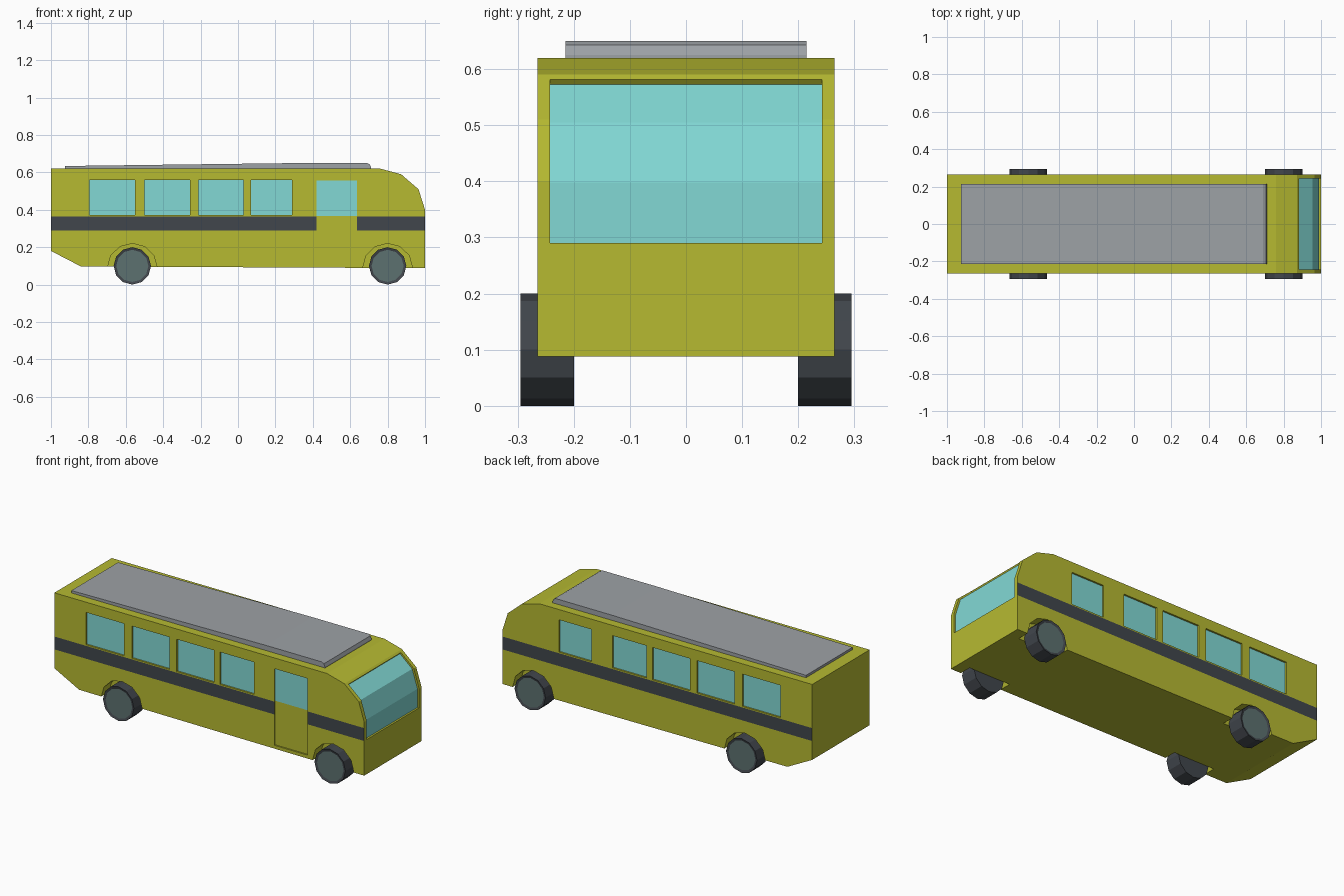
import bpy, bmesh, math
from mathutils import Matrix, Vector

if "Cube" in bpy.data.objects:
    bpy.data.objects.remove(bpy.data.objects["Cube"])


def material(name, rgb):
    m = bpy.data.materials.new(name)
    m.use_nodes = True
    m.diffuse_color = (*rgb, 1)
    m.node_tree.nodes["Principled BSDF"].inputs["Base Color"].default_value = (*rgb, 1)
    return m


YELLOW, DARK, GLASS = 0, 1, 2
body_mats = [material("olive yellow paint", (0.468, 0.491, 0.031)),
             material("dark rubber", (0.053, 0.061, 0.072)),
             material("aqua glass", (0.223, 0.694, 0.665))]
roof_mat = material("roof grey", (0.34, 0.36, 0.38))
hub_mat = material("hub grey", (0.107, 0.165, 0.162))


def prism(bm, profile, y0, y1):
    """Extrude an x-z outline from y0 to y1; returns first cap, last cap, sides."""
    a = [bm.verts.new((x, y0, z)) for x, z in profile]
    b = [bm.verts.new((x, y1, z)) for x, z in profile]
    n = len(profile)
    sides = [bm.faces.new((a[i], a[(i + 1) % n], b[(i + 1) % n], b[i])) for i in range(n)]
    return bm.faces.new(a), bm.faces.new(b[::-1]), sides


def finish(bm, name, mats):
    bmesh.ops.recalc_face_normals(bm, faces=bm.faces[:])
    mesh = bpy.data.meshes.new(name)
    bm.to_mesh(mesh)
    bm.free()
    for m in mats:
        mesh.materials.append(m)
    obj = bpy.data.objects.new(name, mesh)
    bpy.context.collection.objects.link(obj)
    return obj


HALF = 0.265
WHEELS = (-0.565, 0.80)

# Body shell with a stripe along both sides
bm = bmesh.new()
prism(bm, [(-1, 0.62), (-1, 0.18), (-0.84, 0.097), (1, 0.088), (1, 0.40),
           (0.965, 0.51), (0.872, 0.59), (0.76, 0.62)], -HALF, HALF)
for z in (0.29, 0.365):
    bmesh.ops.bisect_plane(bm, geom=bm.verts[:] + bm.edges[:] + bm.faces[:],
                           plane_co=(0, 0, z), plane_no=(0, 0, 1))
bm.normal_update()
for f in bm.faces:
    if abs(f.normal.y) > 0.9 and 0.29 < f.calc_center_median().z < 0.365:
        f.material_index = DARK
body = finish(bm, "body", body_mats)

# Cutters for the recesses: the inner face of each becomes glass
bm = bmesh.new()
windows = [(-0.795, -0.55), (-0.50, -0.257), (-0.21, 0.03), (0.07, 0.29)]
for side in (-1, 1):
    spans = windows + ([(0.425, 0.635)] if side > 0 else [])
    for x0, x1 in spans:
        cap, _, _ = prism(bm, [(x0, 0.372), (x1, 0.372), (x1, 0.56), (x0, 0.56)],
                          side * (HALF - 0.01), side * (HALF + 0.05))
        cap.material_index = GLASS
    # Wheel arches
    for x in WHEELS:
        arch = [(x + 0.133 * math.cos(math.pi * i / 6), 0.09 + 0.13 * math.sin(math.pi * i / 6))
                for i in range(7)]
        prism(bm, arch + [(x - 0.133, 0.03), (x + 0.133, 0.03)],
              side * 0.195, side * (HALF + 0.05))

# Door recess on the right, glazed in its upper part
x0, x1 = 0.42, 0.635
cap, _, _ = prism(bm, [(x0, 0.11), (x1, 0.11), (x1, 0.367), (x1, 0.557), (x0, 0.557), (x0, 0.367)],
                  -HALF + 0.008, -HALF - 0.05)
v = cap.verts[:]
other, _ = bmesh.utils.face_split(cap, v[2], v[5])
pane = max((cap, other), key=lambda f: f.calc_center_median().z)
bmesh.ops.inset_individual(bm, faces=[pane], thickness=0.008)
pane.material_index = GLASS

# Windscreen recess following the curved nose
_, _, sides = prism(bm, [(0.989, 0.29), (0.989, 0.398), (0.955, 0.505), (0.876, 0.573),
                         (0.92, 0.63), (1.05, 0.63), (1.05, 0.29)], -0.242, 0.242)
for f in sides[:3]:
    f.material_index = GLASS
cutter = finish(bm, "recess_cutter", body_mats)
cutter.hide_render = True

cut = body.modifiers.new("recesses", 'BOOLEAN')
cut.operation = 'DIFFERENCE'
cut.solver = 'EXACT'
cut.object = cutter
bpy.context.view_layer.objects.active = body
bpy.ops.object.modifier_apply(modifier=cut.name)
bpy.data.objects.remove(cutter)

# Roof panel with a rounded leading edge
bm = bmesh.new()
prism(bm, [(-0.925, 0.61), (-0.925, 0.634), (-0.31, 0.642), (0.33, 0.65), (0.69, 0.65),
           (0.705, 0.643), (0.712, 0.625), (0.712, 0.61)], -0.215, 0.215)
finish(bm, "roof_panel", [roof_mat])

# Wheels: twelve-sided tyres with an inset hub
for x, end in zip(WHEELS, ("rear", "front")):
    for side, hand in ((-1, "right"), (1, "left")):
        bm = bmesh.new()
        rim = [(x + 0.1 * math.sin(math.tau * i / 12), 0.1 + 0.1 * math.cos(math.tau * i / 12))
               for i in range(12)]
        _, hub, _ = prism(bm, rim, side * 0.2, side * 0.295)
        bmesh.ops.recalc_face_normals(bm, faces=bm.faces[:])
        bmesh.ops.inset_individual(bm, faces=[hub], thickness=0.014)
        bmesh.ops.translate(bm, verts=hub.verts[:], vec=(0, -side * 0.004, 0))
        hub.material_index = 1
        finish(bm, f"{end}_{hand}_wheel", [body_mats[DARK], hub_mat])
